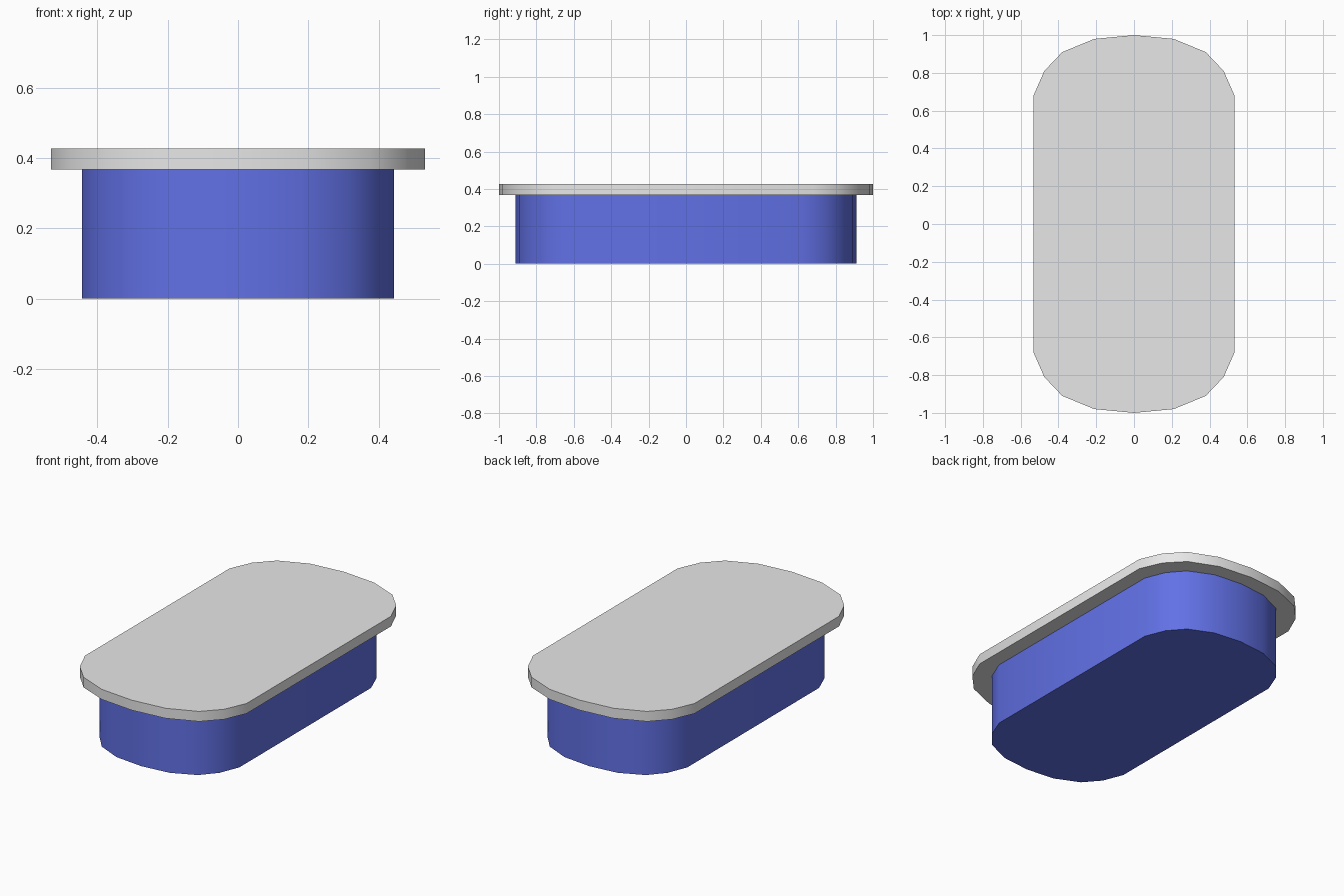
import bpy
import bmesh
from math import radians

cube = bpy.data.objects.get("Cube")
if cube:
    bpy.data.objects.remove(cube, do_unlink=True)


def make_material(name, color):
    mat = bpy.data.materials.new(name)
    mat.use_nodes = True
    mat.diffuse_color = color
    mat.node_tree.nodes["Principled BSDF"].inputs["Base Color"].default_value = color
    return mat


# One quarter of the rounded outline, from the end tip to the long side
QUARTER = [(0, 1), (0.21, 0.98), (0.38, 0.91), (0.475, 0.81), (0.532, 0.68)]


def outline(sx, sy):
    right = QUARTER + [(x, -y) for x, y in reversed(QUARTER)]
    left = [(-x, y) for x, y in reversed(right[1:-1])]
    # Reversed so the face winds counter-clockwise
    return [(x * sx, y * sy) for x, y in reversed(right + left)]


def make_slab(name, sx, sy, bottom, top, mat):
    bm = bmesh.new()
    base = bm.faces.new([bm.verts.new((x, y, bottom)) for x, y in outline(sx, sy)])
    result = bmesh.ops.extrude_face_region(bm, geom=[base], use_keep_orig=True)
    raised = [v for v in result["geom"] if isinstance(v, bmesh.types.BMVert)]
    bmesh.ops.translate(bm, verts=raised, vec=(0, 0, top - bottom))
    bmesh.ops.recalc_face_normals(bm, faces=bm.faces[:])
    mesh = bpy.data.meshes.new(name)
    bm.to_mesh(mesh)
    bm.free()
    mesh.materials.append(mat)
    obj = bpy.data.objects.new(name, mesh)
    bpy.context.collection.objects.link(obj)
    bpy.ops.object.select_all(action="DESELECT")
    obj.select_set(True)
    bpy.context.view_layer.objects.active = obj
    bpy.ops.object.shade_smooth_by_angle(angle=radians(35))
    return obj


blue = make_material("blue", (0.12, 0.165, 0.79, 1))
grey = make_material("light grey", (0.8, 0.8, 0.8, 1))

# Container body and its overhanging lid
make_slab("body", 0.833, 0.911, 0, 0.367, blue)
make_slab("lid", 1, 1, 0.367, 0.427, grey)
